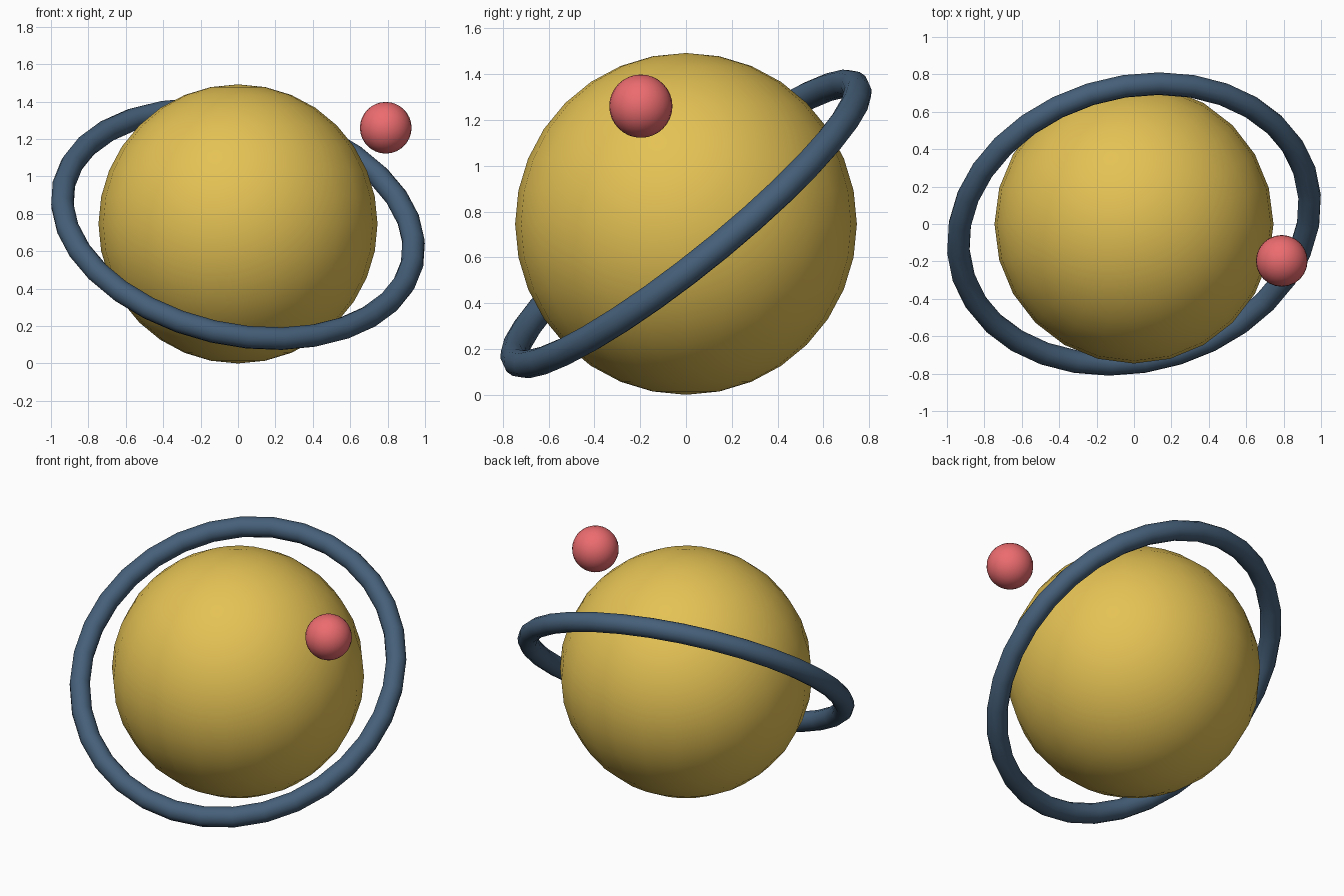
import bpy, bmesh
from math import sin, cos, pi, radians
from mathutils import Euler

if "Cube" in bpy.data.objects:
    bpy.data.objects.remove(bpy.data.objects["Cube"])


def paint(obj, name, rgb):
    mat = bpy.data.materials.new(name)
    mat.diffuse_color = (*rgb, 1)
    mat.use_nodes = True
    mat.node_tree.nodes["Principled BSDF"].inputs["Base Color"].default_value = mat.diffuse_color
    obj.data.materials.append(mat)
    for p in obj.data.polygons:
        p.use_smooth = True


def ball(name, centre, radius, rgb):
    bpy.ops.mesh.primitive_uv_sphere_add(segments=24, ring_count=16,
                                         radius=radius, location=centre)
    obj = bpy.context.object
    obj.name = name
    paint(obj, name + "_colour", rgb)
    return obj


# Large globe and its small satellite
CENTRE = (0, 0, 0.746)
ball("planet", CENTRE, 0.746, (0.78, 0.54, 0.09))
ball("moon", (0.79, -0.197, 1.26), 0.138, (0.84, 0.15, 0.16))

# Tilted round-section ring around the globe
bpy.ops.mesh.primitive_torus_add(major_radius=0.955, minor_radius=0.061,
                                 major_segments=32, minor_segments=12,
                                 location=CENTRE,
                                 rotation=Euler((radians(38.2), radians(12.9), 0)))
ring = bpy.context.object
ring.name = "ring"
paint(ring, "ring_colour", (0.06, 0.115, 0.19))
